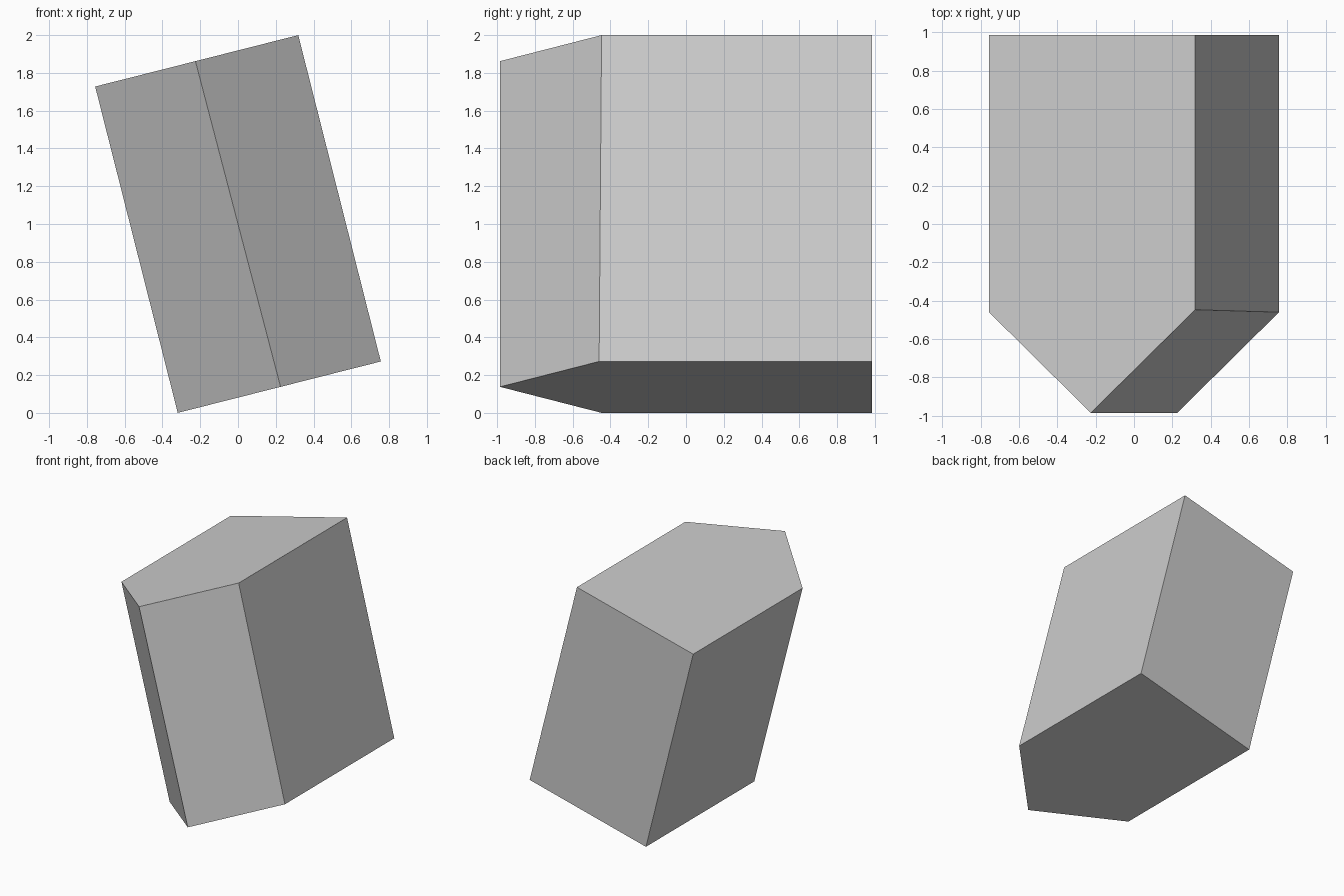
import bpy
import bmesh
from math import radians
from mathutils import Matrix

if "Cube" in bpy.data.objects:
    bpy.data.objects.remove(bpy.data.objects["Cube"])

HALF_W, HALF_H, HALF_D = 0.5545, 0.891, 0.985


def pentagon(bm, z, left, right, tip):
    """House-shaped section with its point towards the front."""
    points = [(-HALF_W, HALF_D), (-HALF_W, left), (tip, -HALF_D),
              (HALF_W, right), (HALF_W, HALF_D)]
    return [bm.verts.new((x, y, z)) for x, y in points]


# Pentagonal prism, its pointed edge very slightly skewed
bm = bmesh.new()
bottom = pentagon(bm, -HALF_H, -0.447, -0.460, 0.007)
top = pentagon(bm, HALF_H, -0.460, -0.447, -0.007)
bm.faces.new(bottom)
bm.faces.new(top)
for i in range(5):
    j = (i + 1) % 5
    bm.faces.new((bottom[i], bottom[j], top[j], top[i]))
bmesh.ops.recalc_face_normals(bm, faces=bm.faces)

# Lean sideways so it rests on its lower left edge
bm.transform(Matrix.Translation((0, 0, 1)) @ Matrix.Rotation(radians(-14.2), 4, 'Y'))

mesh = bpy.data.meshes.new("leaning_prism")
bm.to_mesh(mesh)
bm.free()
bpy.context.collection.objects.link(bpy.data.objects.new("leaning_prism", mesh))
